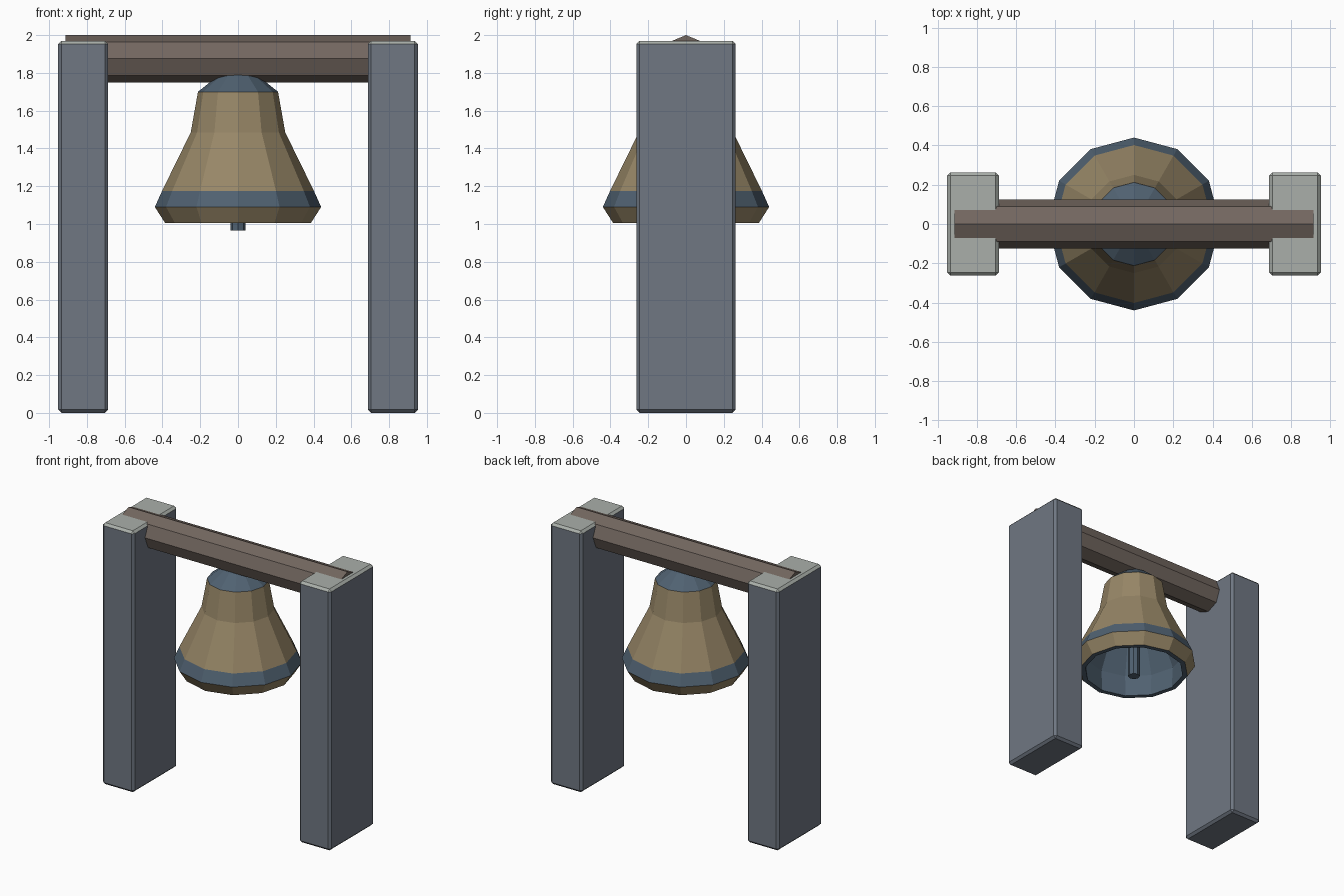
import bpy, bmesh
from math import cos, sin, pi

if "Cube" in bpy.data.objects:
    bpy.data.objects.remove(bpy.data.objects["Cube"])


def material(name, rgb):
    m = bpy.data.materials.new(name)
    m.diffuse_color = (*rgb, 1)
    m.use_nodes = True
    m.node_tree.nodes["Principled BSDF"].inputs["Base Color"].default_value = m.diffuse_color
    return m


STONE = material("stone", (0.16, 0.185, 0.225))
PALE = material("pale_stone", (0.40, 0.43, 0.40))
WOOD = material("wood", (0.17, 0.135, 0.115))
BRONZE = material("bronze", (0.31, 0.24, 0.135))
STEEL = material("blue_steel", (0.08, 0.12, 0.165))


def finish(name, bm, mats):
    bmesh.ops.recalc_face_normals(bm, faces=bm.faces)
    me = bpy.data.meshes.new(name)
    bm.to_mesh(me)
    bm.free()
    for m in mats:
        me.materials.append(m)
    ob = bpy.data.objects.new(name, me)
    bpy.context.collection.objects.link(ob)
    return ob


def lathe(name, profile, sides, mats):
    """Revolve (radius, z, material of the strip to the next point)."""
    bm = bmesh.new()
    rings = []
    for r, z, _ in profile:
        n = sides if r > 0 else 1
        rings.append([bm.verts.new((r * cos(2 * pi * i / sides),
                                    r * sin(2 * pi * i / sides), z)) for i in range(n)])
    for a, b, p in zip(rings, rings[1:], profile):
        for i in range(sides):
            j = (i + 1) % sides
            loop = [a[i % len(a)], a[j % len(a)], b[j % len(b)], b[i % len(b)]]
            f = bm.faces.new(list(dict.fromkeys(loop)))
            f.material_index = p[2]
    return finish(name, bm, mats)


# Chamfered posts with pale tops
for side, x in (("left", -0.82), ("right", 0.82)):
    bm = bmesh.new()
    bmesh.ops.create_cube(bm, size=1)
    for v in bm.verts:
        v.co = (x + v.co.x * 0.264, v.co.y * 0.526, 0.985 + v.co.z * 1.97)
    bmesh.ops.bevel(bm, geom=bm.edges[:], offset=0.017, segments=1, affect='EDGES')
    bm.normal_update()
    for f in bm.faces:
        f.material_index = int(f.normal.z > 0.3)
    finish(side + "_post", bm, (STONE, PALE))

# Eight-sided beam, one corner up
beam = lathe("beam", [(0, -0.913, 0), (0.125, -0.913, 0), (0.125, 0.913, 0), (0, 0.913, 0)],
             8, (WOOD,))
beam.rotation_euler = (0, pi / 2, 0)
beam.location = (0, 0, 1.875)

# Bell: inside from crown to rim, then outside back up to the crown
lathe("bell", [(0, 1.67, 1), (0.17, 1.66, 1), (0.215, 1.48, 1), (0.36, 1.17, 1),
               (0.35, 1.004, 1), (0.385, 1.004, 0), (0.44, 1.09, 1), (0.402, 1.175, 0),
               (0.25, 1.485, 0), (0.212, 1.70, 1), (0.105, 1.785, 1), (0, 1.81, 1)],
      12, (BRONZE, STEEL))

# Clapper
lathe("clapper", [(0, 0.965, 0), (0.041, 0.965, 0), (0.041, 1.69, 0), (0, 1.69, 0)],
      8, (STEEL,))
